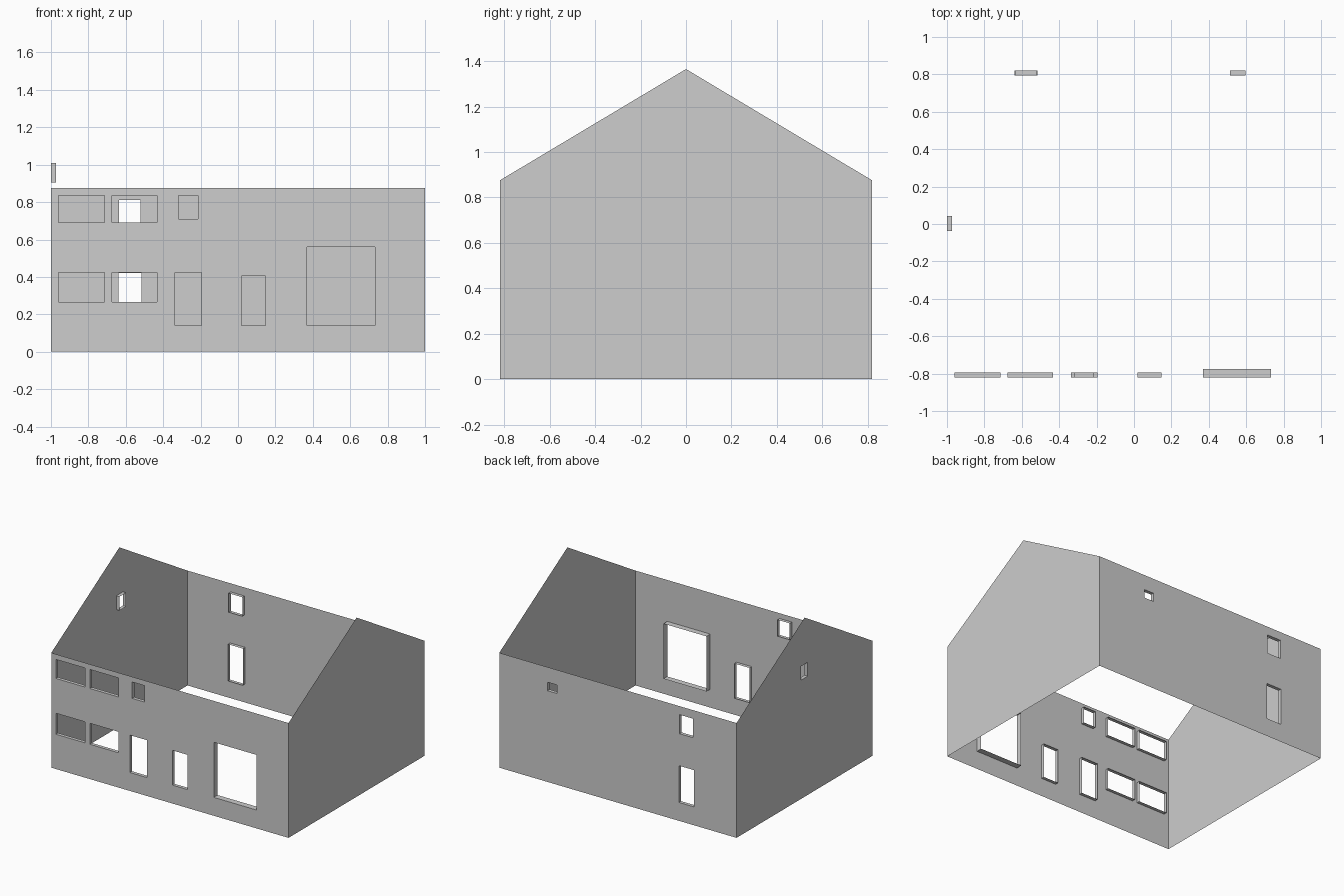
import bpy, bmesh
from mathutils import Vector

if "Cube" in bpy.data.objects:
    bpy.data.objects.remove(bpy.data.objects["Cube"])

HX, HY, EAVE, RIDGE = 1.0, 0.82, 0.875, 1.365
UP = Vector((0, 0, 1))

grey = bpy.data.materials.new("light grey plaster")
grey.diffuse_color = (0.61, 0.61, 0.61, 1)
grey.use_nodes = True
grey.node_tree.nodes["Principled BSDF"].inputs["Base Color"].default_value = grey.diffuse_color


def wall(name, outward, dist, outline, openings):
    """Thin wall sheet; openings are (u0, u1, z0, z1, reveal depth), u runs right seen from outside."""
    n = Vector(outward)
    right = UP.cross(n)
    bm = bmesh.new()

    def loop(points):
        vs = [bm.verts.new(n * dist + right * u + UP * z) for u, z in points]
        es = [bm.edges.new((vs[i], vs[i - 1])) for i in range(len(vs))]
        return vs, es

    edges = loop(outline)[1]
    rims = []
    for u0, u1, z0, z1, depth in openings:
        vs, es = loop([(u0, z0), (u1, z0), (u1, z1), (u0, z1)])
        edges += es
        rims.append((vs, depth))

    # Sheet with the openings left out, facing outward
    bmesh.ops.triangle_fill(bm, edges=edges, use_beauty=True, normal=n)
    bm.normal_update()
    for f in bm.faces:
        if f.normal.dot(n) < 0:
            f.normal_flip()

    # Reveals running inward around each opening
    for vs, depth in rims:
        inner = [bm.verts.new(v.co - n * depth) for v in vs]
        for i in range(4):
            j = (i + 1) % 4
            bm.faces.new((vs[i], vs[j], inner[j], inner[i]))

    mesh = bpy.data.meshes.new(name)
    bm.to_mesh(mesh)
    bm.free()
    mesh.materials.append(grey)
    bpy.context.collection.objects.link(bpy.data.objects.new(name, mesh))


side = [(-HX, 0), (HX, 0), (HX, EAVE), (-HX, EAVE)]
gable = [(-HY, 0), (HY, 0), (HY, EAVE), (0, RIDGE), (-HY, EAVE)]
D = 0.026  # usual reveal depth

# Front: two rows of wide windows, a small window, two doors and a large opening
front = [(u0, u1, z0, z1, D) for u0, u1 in ((-0.96, -0.715), (-0.675, -0.433))
         for z0, z1 in ((0.265, 0.425), (0.69, 0.835))]
front += [(-0.318, -0.215, 0.71, 0.835, D),
          (-0.337, -0.195, 0.14, 0.425, D),
          (0.02, 0.148, 0.14, 0.405, D),
          (0.37, 0.732, 0.14, 0.56, 0.046)]
wall("front_wall", (0, -1, 0), HY, side, front)

# Back: upper window, tall lower window and a small vent window
wall("back_wall", (0, 1, 0), HY, side,
     [(0.52, 0.635, 0.665, 0.81, D),
      (0.515, 0.64, 0.14, 0.42, D),
      (-0.595, -0.513, 0.695, 0.76, D)])

# Gable ends
wall("left_gable", (-1, 0, 0), HX, gable, [(-0.043, 0.037, 0.905, 1.01, D)])
wall("right_gable", (1, 0, 0), HX, gable, [])
